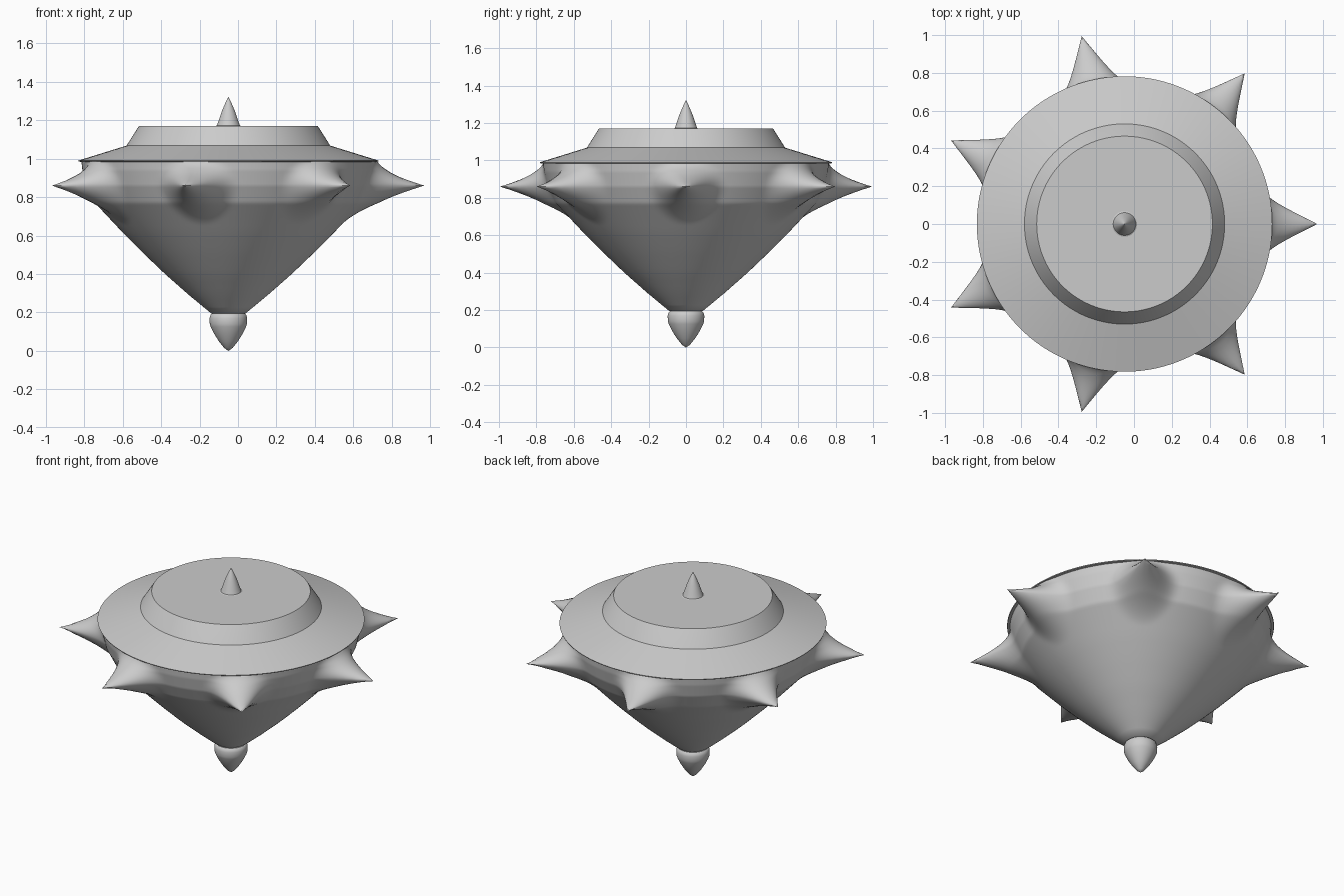
import bpy, math

if "Cube" in bpy.data.objects:
    bpy.data.objects.remove(bpy.data.objects["Cube"])

CX = -0.05          # axis of the top
SPIKES = 7
SEG = SPIKES * 28


def make_object(name, rings, angle):
    """Skin a list of rings (each SEG points) and close both ends."""
    verts = [p for ring in rings for p in ring]
    faces = []
    for i in range(len(rings) - 1):
        for j in range(SEG):
            k = (j + 1) % SEG
            faces.append((i * SEG + j, i * SEG + k, (i + 1) * SEG + k, (i + 1) * SEG + j))
    faces.append(tuple(reversed(range(SEG))))
    faces.append(tuple(range(len(verts) - SEG, len(verts))))
    mesh = bpy.data.meshes.new(name)
    mesh.from_pydata(verts, [], faces)
    obj = bpy.data.objects.new(name, mesh)
    bpy.context.collection.objects.link(obj)
    bpy.ops.object.select_all(action='DESELECT')
    obj.select_set(True)
    bpy.context.view_layer.objects.active = obj
    bpy.ops.object.shade_smooth_by_angle(angle=math.radians(angle))
    return obj


def ring(z, radius):
    """Ring at height z, radius is a function of angle."""
    pts = []
    for j in range(SEG):
        a = 2 * math.pi * j / SEG
        r = radius(a)
        pts.append((CX + r * math.cos(a), r * math.sin(a), z))
    return pts


def lathe(name, profile, angle=25):
    return make_object(name, [ring(z, lambda a, r=r: r) for r, z in profile], angle)


# Tapered body with seven concave spikes drawn out of its wall
BODY = [(0.09, 0.195), (0.205, 0.29), (0.33, 0.4), (0.445, 0.51), (0.545, 0.61), (0.62, 0.69),
        (0.695, 0.77), (0.74, 0.86), (0.76, 0.94), (0.765, 0.985)]
TIP_Z, TIP_R = 0.86, 1.02


def wall(z):
    for (r0, z0), (r1, z1) in zip(BODY, BODY[1:]):
        if z <= z1 + 1e-6:
            return r0 + (r1 - r0) * (z - z0) / (z1 - z0)
    return BODY[-1][0]


def body_radius(a, z):
    step = 2 * math.pi / SPIKES
    da = (a + step / 2) % step - step / 2
    reach = 0.16 if z > TIP_Z else 0.21
    d = math.hypot(da * 0.78 / 0.23, (z - TIP_Z) / reach)
    return wall(z) + (TIP_R - wall(TIP_Z)) * max(0, 1 - d) ** 2.1


levels = [0.195 + 0.455 * i / 14 for i in range(14)]
levels += [0.65 + 0.21 * i / 22 for i in range(22)]
levels += [TIP_Z + 0.125 * i / 14 for i in range(15)]
make_object("spiked_body", [ring(z, lambda a, z=z: body_radius(a, z)) for z in levels], 60)

# Stepped lid
lathe("lid", [(0.74, 0.98), (0.78, 0.985), (0.782, 0.99), (0.53, 1.068), (0.472, 1.16),
              (0.465, 1.17)], 20)

# Pointed handle on the lid
lathe("top_spike", [(0.072, 1.168), (0.06, 1.173), (0.05, 1.2), (0.035, 1.245),
                    (0.016, 1.29), (0.001, 1.32)], 40)

# Spinning tip
lathe("foot", [(0.001, 0), (0.022, 0.015), (0.05, 0.05), (0.075, 0.09), (0.092, 0.125),
               (0.097, 0.14), (0.098, 0.17), (0.093, 0.187), (0.08, 0.197)], 40)
